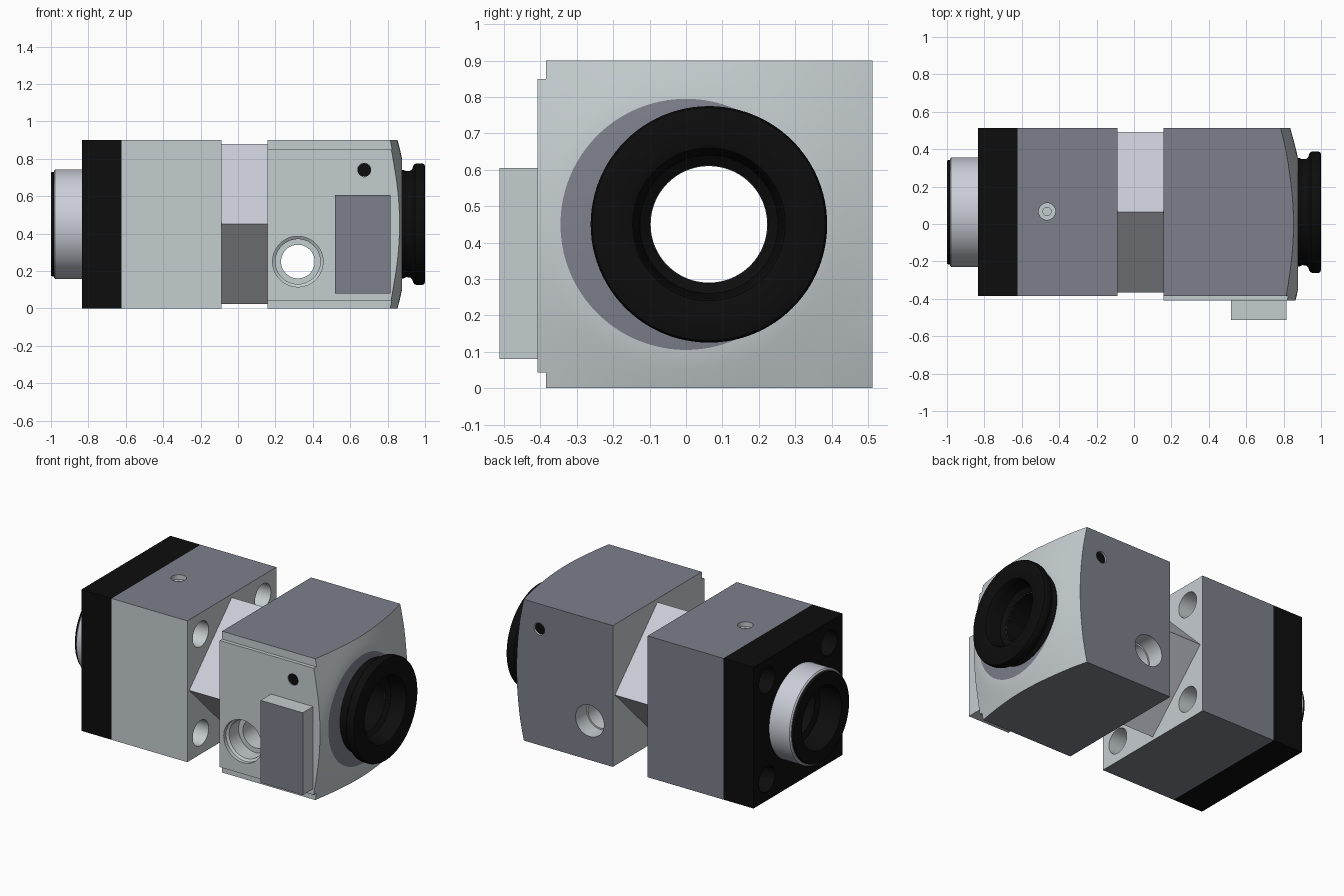
import bpy, bmesh, math
from mathutils import Matrix

if "Cube" in bpy.data.objects:
    bpy.data.objects.remove(bpy.data.objects["Cube"])

CY, CZ = 0.063, 0.45      # optical axis
Y0, Y1, H = -0.385, 0.512, 0.9


def material(name, *rgb):
    m = bpy.data.materials.new(name)
    m.diffuse_color = (*rgb, 1)
    m.use_nodes = True
    m.node_tree.nodes["Principled BSDF"].inputs["Base Color"].default_value = m.diffuse_color
    return m


black = material("black", 0.004, 0.004, 0.004)
light = material("light_grey", 0.56, 0.61, 0.63)
dark = material("dark_grey", 0.205, 0.215, 0.26)
silver = material("silver", 0.60, 0.62, 0.69)


def finish(name, bm, mat=None):
    bmesh.ops.remove_doubles(bm, verts=bm.verts, dist=1e-5)
    bmesh.ops.recalc_face_normals(bm, faces=bm.faces)
    me = bpy.data.meshes.new(name)
    bm.to_mesh(me)
    bm.free()
    ob = bpy.data.objects.new(name, me)
    bpy.context.collection.objects.link(ob)
    if mat:
        me.materials.append(mat)
    return ob


def box(name, x0, x1, y0, y1, z0, z1, mat=None):
    bm = bmesh.new()
    m = Matrix.Translation(((x0 + x1) / 2, (y0 + y1) / 2, (z0 + z1) / 2))
    m = m @ Matrix.Diagonal((x1 - x0, y1 - y0, z1 - z0, 1))
    bmesh.ops.create_cube(bm, size=1, matrix=m)
    return finish(name, bm, mat)


def lathe(name, profile, axis="X", a=CY, b=CZ, mat=None, n=96):
    """Revolve a closed (position, radius) profile about an axis through (a, b)."""
    bm = bmesh.new()
    place = {"X": lambda t, u, v: (t, a + u, b + v),
             "Y": lambda t, u, v: (a + u, t, b + v),
             "Z": lambda t, u, v: (a + u, b + v, t)}[axis]
    rings = []
    for i in range(n):
        c, s = math.cos(2 * math.pi * i / n), math.sin(2 * math.pi * i / n)
        rings.append([bm.verts.new(place(t, r * c, r * s)) for t, r in profile])
    k = len(profile)
    for i in range(n):
        p, q = rings[i], rings[(i + 1) % n]
        for j in range(k):
            l = (j + 1) % k
            if profile[j][1] == 0 and profile[l][1] == 0:
                continue
            if profile[j][1] == 0:
                bm.faces.new((p[j], q[l], p[l]))
            elif profile[l][1] == 0:
                bm.faces.new((p[j], q[j], p[l]))
            else:
                bm.faces.new((p[j], q[j], q[l], p[l]))
    return finish(name, bm, mat)


def rod(t0, t1, r, axis="X", a=CY, b=CZ, name="cutter", mat=None, n=48):
    return lathe(name, [(t0, 0), (t0, r), (t1, r), (t1, 0)], axis, a, b, mat, n)


def boolean(ob, tool, op="DIFFERENCE"):
    mod = ob.modifiers.new("cut", "BOOLEAN")
    mod.operation, mod.object, mod.solver = op, tool, "EXACT"
    bpy.context.view_layer.objects.active = ob
    bpy.ops.object.modifier_apply(modifier=mod.name)
    bpy.data.objects.remove(tool)


def corner_holes(ob, x0, x1, r):
    for y in (Y0 + 0.135, Y1 - 0.135):
        for z in (0.135, H - 0.135):
            boolean(ob, rod(x0, x1, r, "X", y, z))


def paint(ob, base, is_dark):
    """Base colour, dark faces chosen by a test, black inside the optical bore."""
    ob.data.materials.clear()
    for m in (base, dark, black):
        ob.data.materials.append(m)
    for f in ob.data.polygons:
        c, nrm = f.center, f.normal
        bore = math.hypot(c.y - CY, c.z - CZ) < 0.165 and abs(nrm.x) < 0.1
        toward = (c.y - CY) * nrm.y + (c.z - CZ) * nrm.z
        if bore and toward < -0.15:
            f.material_index = 2
        else:
            f.material_index = int(is_dark(c, nrm))


def outer_skin(c, n):     # top, bottom, back and the dome's flat cap
    return ((abs(n.z) > 0.99 and abs(c.z - H / 2) > 0.449) or (n.y > 0.99 and c.y > 0.5)
            or (n.x > 0.999 and abs(c.x - 0.878) < 1e-3))


# rear black plate and rear housing
rear_plate = box("rear_plate", -0.835, -0.622, Y0, Y1, 0, H, black)
rear_block = box("rear_housing", -0.622, -0.088, Y0, Y1, 0, H)
for ob, x0, x1 in ((rear_plate, -0.9, -0.55), (rear_block, -0.7, 0)):
    boolean(ob, rod(x0, x1, 0.16, n=96))
    corner_holes(ob, x0, x1, 0.08)
# set screw socket on top
boolean(rear_block, lathe("cutter", [(0.7, 0), (0.7, 0.022), (0.87, 0.022), (0.87, 0.045),
                                     (1, 0.045), (1, 0)], "Z", -0.465, 0.067, n=32))
paint(rear_block, light, outer_skin)

# rear tube and its black liner
rear_tube = lathe("rear_tube", [(-0.985, 0.27), (-0.985, 0.285), (-0.978, 0.293),
                                (-0.835, 0.293), (-0.835, 0.27)], mat=silver)
rear_liner = lathe("rear_tube_liner", [(-1, 0.2), (-1, 0.277), (-0.985, 0.28), (-0.835, 0.27),
                                       (-0.835, 0.16), (-0.84, 0.16), (-0.85, 0.2)], mat=black)

# diamond connector: a four-sided bar
connector = rod(-0.088, 0.157, 0.428, name="diamond_connector", n=4)
boolean(connector, rod(-0.2, 0.3, 0.16, n=96))
paint(connector, silver, lambda c, n: False)

# front housing with a raised front panel, trimmed by a shallow dome
front_block = box("front_housing", 0.157, 0.95, Y0, Y1, 0, H)
boolean(front_block, box("panel", 0.157, 0.95, -0.408, -0.2, 0.043, 0.85), "UNION")
dome = lathe("dome", [(0, 0), (0, 0.8), (0.74, 0.8), (0.785, 0.68), (0.812, 0.6), (0.836, 0.51),
                      (0.853, 0.45), (0.866, 0.4), (0.878, 0.345), (0.878, 0)], a=0, n=128)
boolean(front_block, dome, "INTERSECT")
boolean(front_block, rod(0, 1.1, 0.16, n=96))
# stepped side port running front to back
boolean(front_block, lathe("cutter", [(-0.6, 0), (-0.6, 0.135), (-0.385, 0.135), (-0.375, 0.12),
                                      (-0.28, 0.12), (-0.28, 0.09), (0.4, 0.09), (0.4, 0.1),
                                      (0.7, 0.1), (0.7, 0)], "Y", 0.32, 0.25, n=64))
# small cross pin in its hole
boolean(front_block, rod(-0.6, 0.7, 0.037, "Y", 0.675, 0.74, n=32))
paint(front_block, light, outer_skin)
pin = rod(-0.404, 0.5, 0.0365, "Y", 0.675, 0.74, "cross_pin", black, 32)

# side box on the front panel, dark on its front
side_box = box("side_box", 0.518, 0.815, -0.512, -0.408, 0.08, 0.605)
paint(side_box, light, lambda c, n: n.y < -0.9)

# flared eyepiece
eyepiece = lathe("eyepiece", [
    (0.86, 0.16), (0.86, 0.29), (0.885, 0.29), (0.9, 0.283), (0.92, 0.285), (0.932, 0.295),
    (0.937, 0.312), (0.945, 0.322), (0.955, 0.325), (0.985, 0.325), (0.996, 0.32), (1, 0.308),
    (1, 0.225), (0.995, 0.21), (0.983, 0.203), (0.95, 0.198), (0.9, 0.19), (0.88, 0.162)],
    mat=black)

# smooth the round surfaces, keep hard edges
for ob in bpy.data.objects:
    ob.select_set(ob.type == "MESH")
bpy.context.view_layer.objects.active = eyepiece
bpy.ops.object.shade_smooth_by_angle(angle=math.radians(25))
